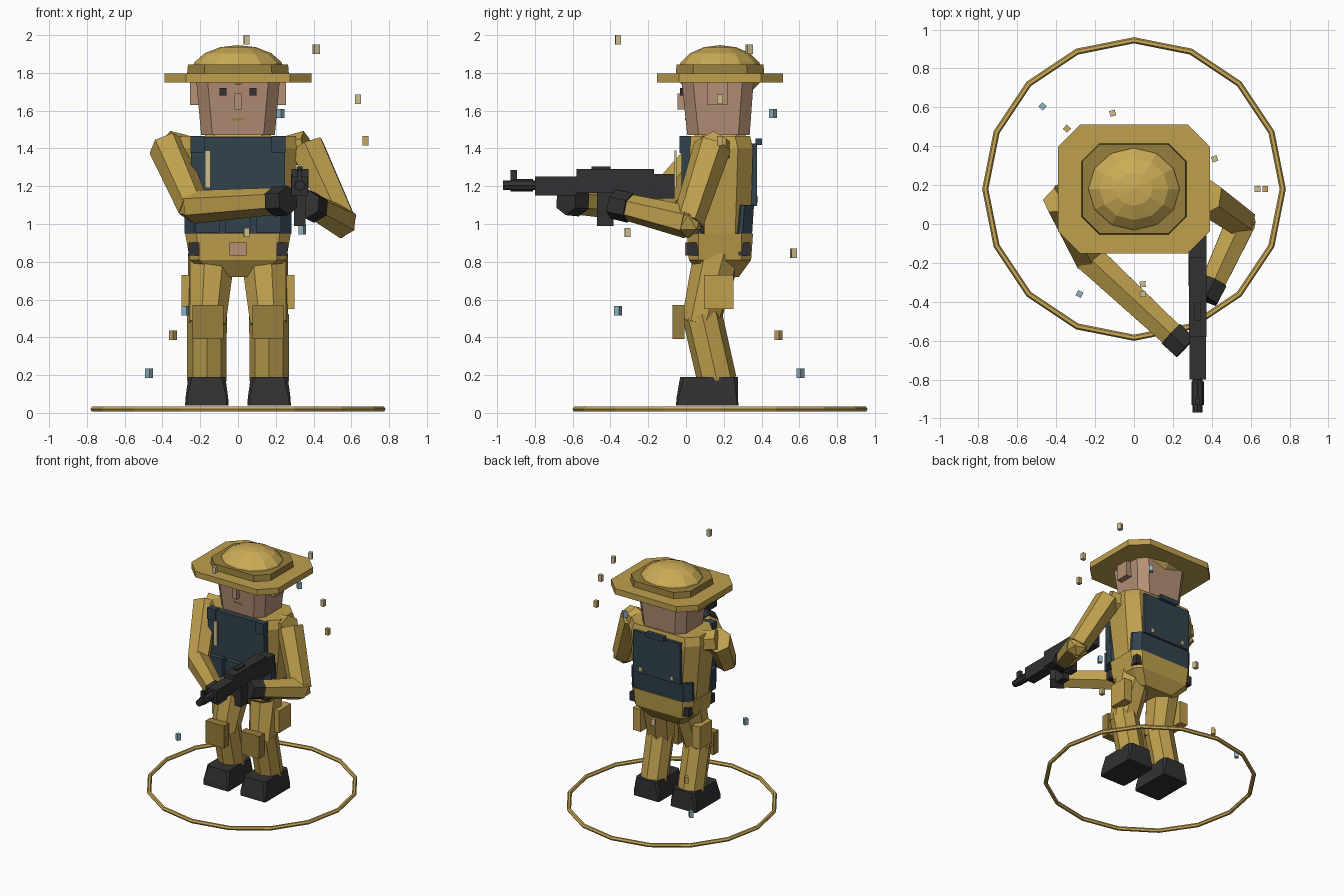
import bpy, bmesh, math
from mathutils import Vector, Matrix

if "Cube" in bpy.data.objects:
    bpy.data.objects.remove(bpy.data.objects["Cube"], do_unlink=True)


def material(name, r, g, b):
    m = bpy.data.materials.new(name)
    m.use_nodes = True
    m.diffuse_color = (r, g, b, 1)
    m.node_tree.nodes["Principled BSDF"].inputs["Base Color"].default_value = (r, g, b, 1)
    return m


KHAKI = material("khaki", 0.52, 0.35, 0.075)
LIGHT = material("light_khaki", 0.60, 0.41, 0.095)
DARK = material("dark_khaki", 0.31, 0.21, 0.045)
NAVY = material("navy", 0.031, 0.054, 0.073)
SKIN = material("skin", 0.46, 0.28, 0.18)
BLACK = material("charcoal", 0.031, 0.031, 0.033)
TAN = material("pale_tan", 0.62, 0.51, 0.27)
BLUE = material("pale_blue", 0.27, 0.45, 0.55)
ORANGE = material("sandy_orange", 0.58, 0.38, 0.13)
CY = 0.18  # depth of the body's middle


def finish(name, bm, mat):
    bmesh.ops.recalc_face_normals(bm, faces=bm.faces)
    me = bpy.data.meshes.new(name)
    bm.to_mesh(me)
    bm.free()
    me.materials.append(mat)
    ob = bpy.data.objects.new(name, me)
    bpy.context.collection.objects.link(ob)
    return ob


def box(name, mat, centre, size, turn=0):
    bm = bmesh.new()
    m = Matrix.Translation(centre) @ Matrix.Rotation(turn, 4, 'Z') @ Matrix.Diagonal((*size, 1))
    bmesh.ops.create_cube(bm, size=1, matrix=m)
    return finish(name, bm, mat)


def loft(name, mat, sections, x=0):
    """Stack of chamfered rectangles: (z, half width, half depth, chamfer, y)."""
    bm = bmesh.new()
    rings = []
    for z, w, d, c, y in sections:
        pts = [(w, d - c), (w - c, d), (c - w, d), (-w, d - c),
               (-w, c - d), (c - w, -d), (w - c, -d), (w, c - d)]
        rings.append([bm.verts.new((x + px, y + py, z)) for px, py in pts])
    for a, b in zip(rings, rings[1:]):
        for i in range(8):
            j = (i + 1) % 8
            bm.faces.new((a[i], a[j], b[j], b[i]))
    bm.faces.new(rings[0])
    bm.faces.new(rings[-1])
    return finish(name, bm, mat)


def limb(name, mat, a, b, r1, r2, sides=6):
    """Tapered prism from point a to point b."""
    a, b = Vector(a), Vector(b)
    bm = bmesh.new()
    m = Matrix.Translation((a + b) / 2) @ (b - a).to_track_quat('Z', 'Y').to_matrix().to_4x4()
    bmesh.ops.create_cone(bm, cap_ends=True, segments=sides, radius1=r1, radius2=r2,
                          depth=(b - a).length, matrix=m)
    return finish(name, bm, mat)


# Ground ring
bpy.ops.mesh.primitive_torus_add(major_segments=16, minor_segments=6, major_radius=0.765,
                                 minor_radius=0.016, location=(0, CY, 0.02))
ring = bpy.context.object
ring.name = "ground_ring"
ring.data.materials.append(LIGHT)

# Legs, boots, knee pads and pockets
for s, side in ((-1, "right"), (1, "left")):
    x = 0.165 * s
    loft(side + "_boot", BLACK, [(0.04, 0.115, 0.165, 0.01, 0.112), (0.08, 0.113, 0.163, 0.01, 0.113),
                                 (0.19, 0.098, 0.153, 0.02, 0.122)], x)
    limb(side + "_shin", KHAKI, (x, 0.165, 0.17), (x, 0.085, 0.52), 0.104, 0.106, 8)
    limb(side + "_thigh", KHAKI, (x, 0.075, 0.47), (0.14 * s, 0.165, 0.84), 0.104, 0.13, 8)
    box(side + "_knee_pad", DARK, (0.158 * s, -0.04, 0.48), (0.165, 0.065, 0.18))
    box(side + "_thigh_pocket", KHAKI, (0.265 * s, 0.173, 0.64), (0.07, 0.155, 0.18))

# Hips, belt pouches and buckle
loft("hips", KHAKI, [(0.72, 0.16, 0.10, 0.04, CY), (0.81, 0.255, 0.165, 0.05, CY),
                     (0.95, 0.28, 0.175, 0.06, CY)])
for x in (-0.233, 0.233):
    for y in (0.035, 0.31):
        box("belt_pouch", BLACK, (x, y, 0.868), (0.06, 0.065, 0.07))
box("belt_buckle", SKIN, (0, 0.005, 0.868), (0.09, 0.02, 0.07))

# Torso and collar
loft("torso", KHAKI, [(0.93, 0.27, 0.16, 0.08, CY), (1.40, 0.32, 0.175, 0.08, CY),
                      (1.465, 0.305, 0.16, 0.08, CY)])
loft("collar", LIGHT, [(1.45, 0.18, 0.14, 0.05, CY), (1.49, 0.17, 0.13, 0.05, CY)])

# Armour vest: front plate, straps, pouches, back plate
box("chest_plate", NAVY, (0, 0.0, 1.28), (0.5, 0.05, 0.36))
loft("vest_waist", NAVY, [(0.95, 0.283, 0.08, 0.05, 0.05), (1.12, 0.285, 0.075, 0.05, 0.05)])
for x in (-0.215, 0.215):
    box("shoulder_strap", NAVY, (x, -0.005, 1.42), (0.075, 0.06, 0.09))
for x in (-0.16, 0, 0.16):
    box("vest_pouch", NAVY, (x, -0.045, 1.03), (0.13, 0.05, 0.15))
box("back_plate", NAVY, (0, 0.355, 1.26), (0.42, 0.04, 0.33))
loft("back_waist", NAVY, [(0.95, 0.272, 0.06, 0.05, 0.29), (1.10, 0.272, 0.06, 0.05, 0.3)])
box("back_handle", NAVY, (0, 0.385, 1.435), (0.16, 0.035, 0.035))
for x in (-0.14, 0.14):
    box("back_clip", TAN, (x, 0.376, 1.13), (0.025, 0.009, 0.03))
box("antenna", TAN, (-0.16, -0.055, 1.29), (0.03, 0.012, 0.2))

# Head and face
loft("head", SKIN, [(1.47, 0.195, 0.165, 0.06, 0.172), (1.77, 0.222, 0.192, 0.06, 0.167)])
box("nose", SKIN, (0, -0.025, 1.648), (0.038, 0.04, 0.085))
box("mouth", DARK, (0, -0.002, 1.555), (0.07, 0.008, 0.012))
for s in (-1, 1):
    box("eye", BLACK, (0.08 * s, -0.022, 1.70), (0.038, 0.02, 0.038))
    box("ear", SKIN, (0.23 * s, 0.165, 1.69), (0.05, 0.11, 0.12))

# Hat: brim, band and faceted crown
loft("hat_brim", KHAKI, [(1.75, 0.39, 0.333, 0.115, CY), (1.797, 0.39, 0.333, 0.115, CY)])
loft("hat_band", DARK, [(1.79, 0.27, 0.235, 0.09, CY), (1.845, 0.265, 0.23, 0.09, CY)])
bm = bmesh.new()
bmesh.ops.create_uvsphere(bm, u_segments=12, v_segments=8, radius=1,
                          matrix=Matrix.Translation((0, CY, 1.80)) @ Matrix.Diagonal((0.25, 0.225, 0.147, 1)))
finish("hat_crown", bm, LIGHT)

# Arms: shoulder, elbow, wrist, fingertips
arms = {
    "right": ((-0.375, 0.13, 1.41), (-0.235, -0.17, 1.09), (0.19, -0.565, 1.12), (0.265, -0.635, 1.125)),
    "left": ((0.365, 0.14, 1.41), (0.55, 0.01, 1.01), (0.41, -0.295, 1.085), (0.365, -0.385, 1.105)),
}
for side, (shoulder, elbow, wrist, tip) in arms.items():
    limb(side + "_upper_arm", KHAKI, shoulder, elbow, 0.10, 0.085)
    limb(side + "_forearm", KHAKI, elbow, wrist, 0.088, 0.072)
    limb(side + "_glove", BLACK, wrist, tip, 0.08, 0.078)
    bm = bmesh.new()
    bmesh.ops.create_icosphere(bm, subdivisions=1, radius=0.085, matrix=Matrix.Translation(elbow))
    finish(side + "_elbow", bm, KHAKI)
    root = (0.24 * (1 if side == "left" else -1), 0.18, 1.38)
    limb(side + "_shoulder", KHAKI, root, shoulder, 0.08, 0.085)

# Rifle
GX = 0.327
for name, y0, y1, z0, z1, w in (
        ("rifle_receiver", -0.58, -0.17, 1.165, 1.29, 0.09),
        ("rifle_stock", -0.32, -0.06, 1.135, 1.265, 0.092),
        ("rifle_handguard", -0.80, -0.58, 1.15, 1.252, 0.085),
        ("rifle_magazine", -0.47, -0.385, 0.99, 1.18, 0.06),
        ("rifle_grip", -0.36, -0.29, 1.02, 1.16, 0.05),
        ("rifle_front_sight", -0.93, -0.895, 1.21, 1.285, 0.025),
        ("rifle_rear_sight", -0.50, -0.40, 1.28, 1.305, 0.03)):
    box(name, BLACK, (GX, (y0 + y1) / 2, (z0 + z1) / 2), (w, y1 - y0, z1 - z0))
limb("rifle_barrel", BLACK, (GX, -0.78, 1.205), (GX, -0.97, 1.205), 0.026, 0.026, 8)
limb("rifle_muzzle", BLACK, (GX, -0.81, 1.205), (GX, -0.93, 1.205), 0.032, 0.032, 8)

# Floating flecks
flecks = {
    TAN: [(0.045, -0.36, 1.975), (0.415, 0.335, 1.925), (0.635, 0.18, 1.66),
          (0.045, -0.31, 0.955), (-0.11, 0.57, 0.845)],
    BLUE: [(0.225, 0.46, 1.585), (0.34, 0.02, 0.97), (-0.28, -0.36, 0.54), (-0.47, 0.605, 0.21)],
    ORANGE: [(0.675, 0.18, 1.44), (-0.345, 0.49, 0.41)],
}
for mat, places in flecks.items():
    for p in places:
        box("fleck", mat, p, (0.03, 0.03, 0.05), math.atan2(p[1] - CY, p[0]))
